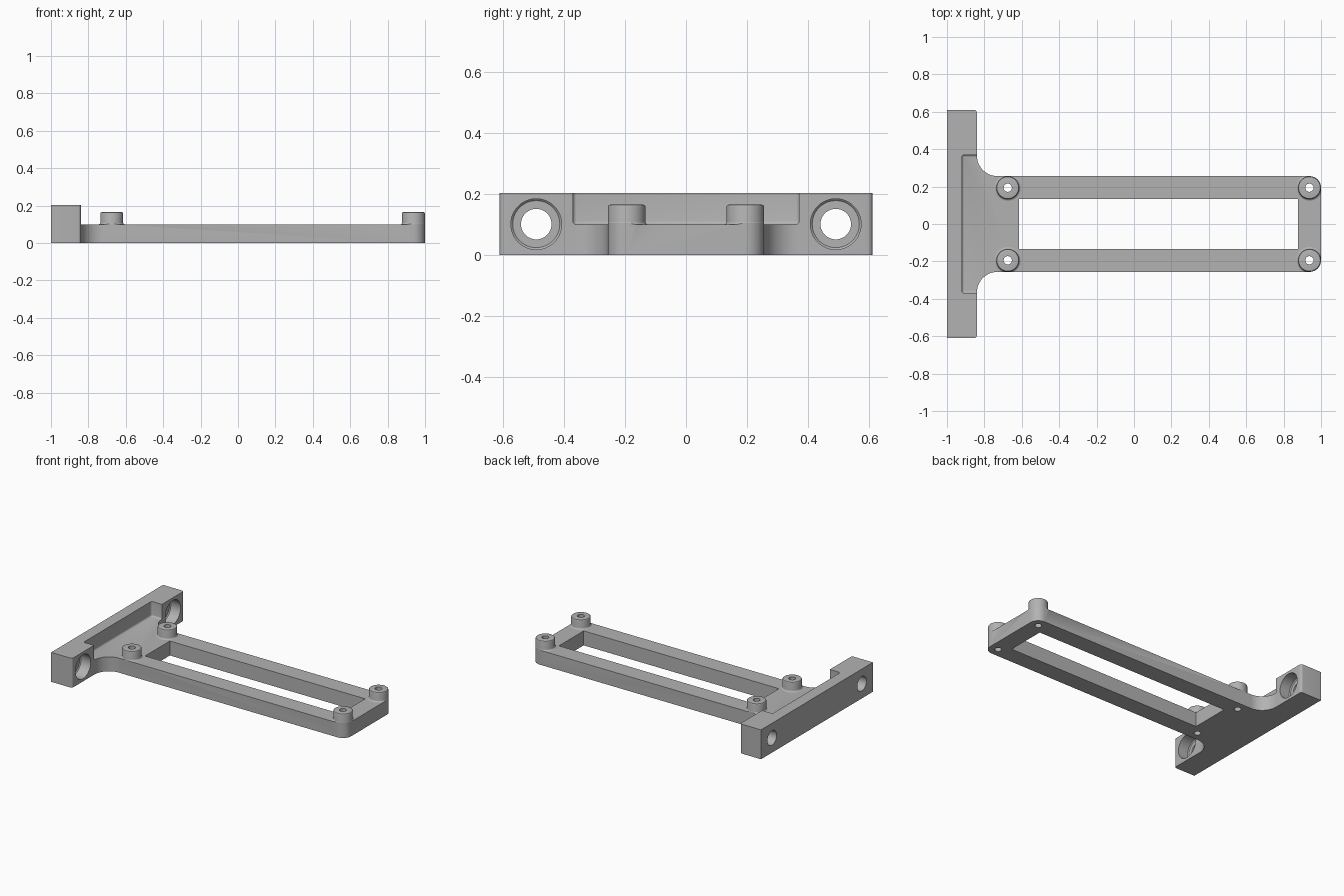
import bpy
import bmesh
from math import cos, sin, pi, radians
from mathutils import Matrix, Vector

cube = bpy.data.objects.get("Cube")
if cube:
    bpy.data.objects.remove(cube, do_unlink=True)

grey = bpy.data.materials.new("plain grey")
grey.use_nodes = True
grey.diffuse_color = (0.45, 0.45, 0.45, 1)
grey.node_tree.nodes["Principled BSDF"].inputs["Base Color"].default_value = grey.diffuse_color

HEIGHT, FLOOR, POST_TOP = 0.203, 0.1, 0.165
POST_R, POST_Y = 0.061, 0.194
BACK, BLOCK_FRONT = -1.0, -0.84


def add_object(name, bm):
    bmesh.ops.recalc_face_normals(bm, faces=bm.faces)
    mesh = bpy.data.meshes.new(name)
    bm.to_mesh(mesh)
    bm.free()
    mesh.materials.append(grey)
    obj = bpy.data.objects.new(name, mesh)
    bpy.context.collection.objects.link(obj)
    return obj


def arc(cx, cy, r, start, end, steps=12):
    return [(cx + r * cos(radians(start + (end - start) * i / steps)),
             cy + r * sin(radians(start + (end - start) * i / steps)))
            for i in range(steps + 1)]


def box(name, low, high, bevel=0):
    low, high = Vector(low), Vector(high)
    bm = bmesh.new()
    bmesh.ops.create_cube(bm, size=1)
    bmesh.ops.scale(bm, vec=high - low, verts=bm.verts)
    bmesh.ops.translate(bm, vec=(low + high) / 2, verts=bm.verts)
    if bevel:
        bmesh.ops.bevel(bm, geom=bm.edges[:], offset=bevel, segments=4,
                        profile=0.5, affect='EDGES')
    return add_object(name, bm)


def lathe(name, profile, place):
    """Closed solid turned around z, then moved into place."""
    bm = bmesh.new()
    verts = [bm.verts.new((r, 0, z)) for r, z in profile]
    edges = [bm.edges.new(pair) for pair in zip(verts, verts[1:])]
    bmesh.ops.spin(bm, geom=verts + edges, cent=(0, 0, 0), axis=(0, 0, 1),
                   angle=2 * pi, steps=48, use_merge=False)
    bmesh.ops.remove_doubles(bm, verts=bm.verts, dist=1e-5)
    bmesh.ops.transform(bm, matrix=place, verts=bm.verts)
    return add_object(name, bm)


def cut(target, cutter):
    mod = target.modifiers.new("cut", 'BOOLEAN')
    mod.operation = 'DIFFERENCE'
    mod.solver = 'EXACT'
    mod.object = cutter
    bpy.context.view_layer.objects.active = target
    bpy.ops.object.modifier_apply(modifier=mod.name)
    bpy.data.objects.remove(cutter, do_unlink=True)


# T-shaped outline: wide mounting block, concave fillet, rounded far corners
half = ([(BACK, 0.61)]
        + arc(BLOCK_FRONT - 0.015, 0.595, 0.015, 90, 0, 4)
        + arc(BLOCK_FRONT + 0.11, 0.366, 0.11, 180, 270)
        + arc(0.938, POST_Y, 0.062, 90, 0))
outline = half + [(x, -y) for x, y in reversed(half)]
bm = bmesh.new()
face = bm.faces.new([bm.verts.new((x, y, 0)) for x, y in outline])
extruded = bmesh.ops.extrude_face_region(bm, geom=[face])["geom"]
bmesh.ops.translate(bm, vec=(0, 0, HEIGHT),
                    verts=[v for v in extruded if isinstance(v, bmesh.types.BMVert)])
bracket = add_object("mounting_bracket", bm)

# Clear the space above the plate, leaving four posts with filleted feet
clearance = box("clearance", (-0.92, -0.37, FLOOR), (1.3, 0.37, 0.4), 0.012)
flare = arc(POST_R + 0.01, FLOOR + 0.01, 0.01, 270, 180, 4)
post = ([(0, 0.05), (POST_R + 0.01, 0.05)] + flare
        + arc(POST_R - 0.006, POST_TOP - 0.006, 0.006, 0, 90, 3) + [(0, POST_TOP)])
spots = [(x, y) for x in (-0.675, 0.938) for y in (-POST_Y, POST_Y)]
for x, y in spots:
    cut(clearance, lathe("post", post, Matrix.Translation((x, y, 0))))
# The cap above each post belongs to the clearance too
cut(bracket, clearance)

# Long window in the plate
cut(bracket, box("window", (-0.615, -0.135, -0.1), (0.876, 0.135, 0.4)))

# Screw holes down through the posts
hole = [(0, -0.1), (0.022, -0.1), (0.022, 0.4), (0, 0.4)]
for x, y in spots:
    cut(bracket, lathe("post_hole", hole, Matrix.Translation((x, y, 0))))

# Counterbored bolt holes through the block
bore = [(0, -0.1), (0.05, -0.1), (0.05, 0.08), (0.077, 0.08),
        (0.083, 0.086), (0.083, 0.3), (0, 0.3)]
for y in (-0.49, 0.49):
    place = Matrix.Translation((BACK, y, HEIGHT / 2)) @ Matrix.Rotation(pi / 2, 4, 'Y')
    cut(bracket, lathe("bolt_hole", bore, place))

# Smooth the rounded surfaces and keep the machined edges crisp
bpy.ops.object.select_all(action='DESELECT')
bracket.select_set(True)
bpy.context.view_layer.objects.active = bracket
bpy.ops.object.shade_smooth_by_angle(angle=radians(30))
